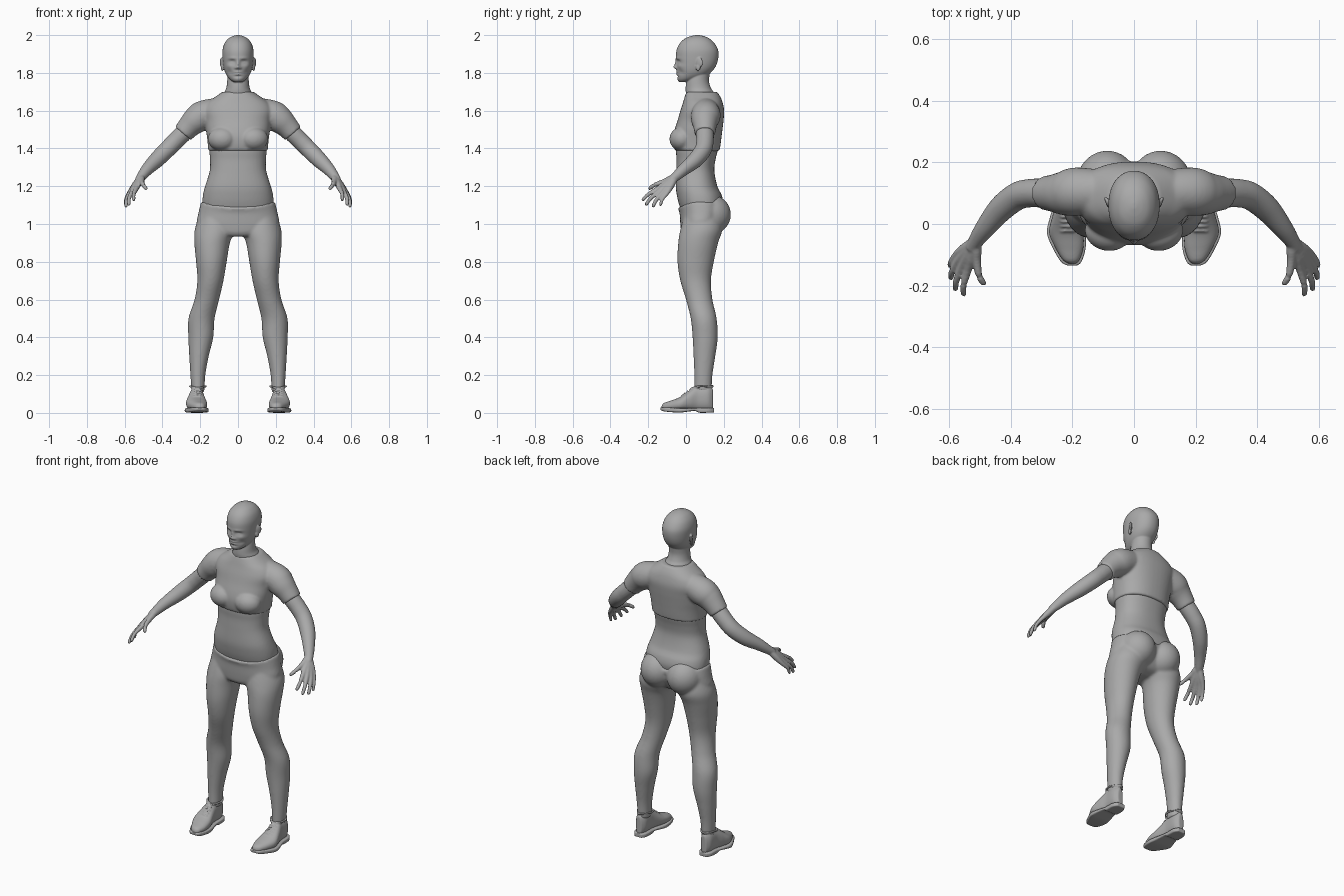
import bpy, bmesh, math
from mathutils import Vector, Matrix

clay = bpy.data.materials.new("clay_grey")
clay.diffuse_color = (0.4, 0.4, 0.4, 1)


def spline(keys, sub):
    """Catmull-Rom interpolation of rows of numbers."""
    out = []
    for i in range(len(keys) - 1):
        p0, p1 = keys[max(i - 1, 0)], keys[i]
        p2, p3 = keys[i + 1], keys[min(i + 2, len(keys) - 1)]
        for s in range(sub):
            t = s / sub
            out.append([0.5 * (2 * b + (c - a) * t + (2 * a - 5 * b + 4 * c - d) * t * t
                               + (3 * b - a - 3 * c + d) * t ** 3)
                        for a, b, c, d in zip(p0, p1, p2, p3)])
    return out + [list(keys[-1])]


def skin_rings(bm, rings, power, n, mirror):
    """Closed loft; a ring is (centre, u, v) with u and v as half-axes."""
    for side in ((1, -1) if mirror else (1,)):
        loops = []
        for c, u, v in rings:
            loop = []
            for k in range(n):
                a = 2 * math.pi * k / n
                ca, sa = math.cos(a), math.sin(a)
                p = (c + u * math.copysign(abs(ca) ** (2 / power), ca)
                     + v * math.copysign(abs(sa) ** (2 / power), sa))
                loop.append(bm.verts.new((p.x * side, p.y, p.z)))
            loops.append(loop)
        for l0, l1 in zip(loops, loops[1:]):
            for k in range(n):
                bm.faces.new((l0[k], l0[k - 1], l1[k - 1], l1[k]))
        bm.faces.new(loops[0])
        bm.faces.new(loops[-1])


def slices(bm, keys, axis="z", power=2.0, n=48, sub=6, mirror=False):
    """Loft of rows (position, x0, x1, w0, w1) stacked along z or y."""
    rings = []
    for h, x0, x1, w0, w1 in spline(keys, sub):
        x, w = (x0 + x1) / 2, (w0 + w1) / 2
        c = Vector((x, w, h)) if axis == "z" else Vector((x, h, w))
        v = Vector((0, 1, 0)) if axis == "z" else Vector((0, 0, 1))
        rings.append((c, Vector(((x1 - x0) / 2, 0, 0)), v * ((w1 - w0) / 2)))
    skin_rings(bm, rings, power, n, mirror)


def limb(bm, keys, n=24, sub=6):
    """Mirrored round tube through rows (x, y, z, radius)."""
    pts = spline(keys, sub)
    rings = []
    for i, p in enumerate(pts):
        t = Vector(pts[min(i + 1, len(pts) - 1)][:3]) - Vector(pts[max(i - 1, 0)][:3])
        t.normalize()
        ref = Vector((0, 1, 0)) if abs(t.y) < 0.8 else Vector((1, 0, 0))
        u = (ref - t * ref.dot(t)).normalized()
        rings.append((Vector(p[:3]), u * p[3], t.cross(u) * p[3]))
    skin_rings(bm, rings, 2, n, True)


def blob(bm, loc, radii, turn=0.0):
    """Mirrored pair of ellipsoids."""
    for s in (1, -1):
        m = (Matrix.Translation((loc[0] * s, loc[1], loc[2]))
             @ Matrix.Rotation(turn * s, 4, "Z") @ Matrix.Diagonal((*radii, 1)))
        bmesh.ops.create_uvsphere(bm, u_segments=32, v_segments=20, radius=1, matrix=m)


def finish(bm, name, voxel, smooth):
    """Fuse the pieces into one smooth surface."""
    bmesh.ops.recalc_face_normals(bm, faces=bm.faces)
    me = bpy.data.meshes.new(name)
    bm.to_mesh(me)
    bm.free()
    me.materials.append(clay)
    ob = bpy.data.objects.new(name, me)
    bpy.context.collection.objects.link(ob)
    r = ob.modifiers.new("fuse", "REMESH")
    r.mode, r.voxel_size, r.use_smooth_shade = "VOXEL", voxel, True
    s = ob.modifiers.new("relax", "SMOOTH")
    s.factor, s.iterations = 0.5, smooth


# Head: skull loft with a face sculpted by soft bumps (x, z, width, height, push)
bm = bmesh.new()
slices(bm, [(1.752, -.022, .022, -.036, .02), (1.765, -.042, .042, -.043, .06),
            (1.785, -.059, .059, -.046, .11), (1.81, -.071, .071, -.048, .14),
            (1.84, -.078, .078, -.05, .16), (1.88, -.082, .082, -.053, .171),
            (1.92, -.082, .082, -.05, .17), (1.955, -.072, .072, -.034, .152),
            (1.98, -.053, .053, -.008, .126), (1.993, -.032, .032, .02, .1),
            (2.0, -.008, .008, .05, .07)], power=2.15, n=96, sub=8)
face = [(.031, 1.858, .018, .012, .013), (.031, 1.855, .012, .007, -.006),
        (.03, 1.877, .022, .007, -.004), (0, 1.845, .009, .02, -.01),
        (0, 1.83, .012, .009, -.013), (.013, 1.826, .007, .006, -.006),
        (0, 1.805, .02, .005, -.005), (0, 1.792, .017, .005, -.006),
        (0, 1.799, .024, .0025, .005), (0, 1.782, .02, .005, .004),
        (0, 1.766, .018, .009, -.003), (.05, 1.835, .016, .012, -.004),
        (.045, 1.803, .016, .014, .006)]
for v in bm.verts:
    if v.co.y < .03:
        x, z = abs(v.co.x), v.co.z
        v.co.y += sum(d * math.exp(-((x - a) / w) ** 2 - ((z - b) / h) ** 2)
                      for a, b, w, h, d in face)
# neck and ears
slices(bm, [(1.62, -.085, .085, .01, .17), (1.69, -.074, .074, .0, .15),
            (1.72, -.062, .062, -.002, .132), (1.76, -.057, .057, .003, .122),
            (1.82, -.055, .055, .02, .13)])
blob(bm, (.085, .07, 1.855), (.007, .021, .027), -.45)
blob(bm, (.083, .064, 1.83), (.007, .013, .02), -.35)
finish(bm, "head_and_neck", .0036, 2)

# Bare waist
bm = bmesh.new()
slices(bm, [(1.03, -.18, .18, -.01, .17), (1.1, -.188, .188, -.036, .195),
            (1.15, -.186, .186, -.048, .19), (1.2, -.174, .174, -.054, .166),
            (1.28, -.15, .15, -.052, .15), (1.34, -.148, .148, -.05, .156),
            (1.4, -.152, .152, -.052, .17), (1.46, -.145, .145, -.03, .17)], power=2.3)
finish(bm, "waist", .008, 2)

# Arms and hands
bm = bmesh.new()
limb(bm, [(.24, .1, 1.53, .045), (.29, .1, 1.48, .047), (.335, .1, 1.435, .046),
          (.378, .09, 1.392, .045), (.43, .05, 1.34, .042), (.48, -.01, 1.29, .033),
          (.512, -.055, 1.25, .025), (.527, -.08, 1.23, .02)])
wrist = (.512, -.055, 1.25)
for knuckle, tip, r in [((.538, -.148, 1.188), (.553, -.233, 1.125), .0105),
                        ((.558, -.14, 1.175), (.58, -.215, 1.1), .0105),
                        ((.57, -.12, 1.168), (.595, -.178, 1.09), .0105),
                        ((.574, -.097, 1.168), (.598, -.138, 1.098), .0095),
                        ((.51, -.115, 1.225), (.486, -.198, 1.186), .0115)]:
    k, t = Vector(knuckle), Vector(tip)
    mid = k.lerp(t, .55) + Vector((.006, -.004, .004))
    limb(bm, [(*wrist, .018), (*Vector(wrist).lerp(k, .55), .0175), (*k, r * 1.25),
              (*mid, r), (*k.lerp(t, .93), r * .85), (*t, r * .4)], n=16, sub=4)
finish(bm, "arms_and_hands", .005, 2)

# Cropped top with short sleeves
bm = bmesh.new()
slices(bm, [(1.387, -.158, .158, -.058, .178), (1.42, -.16, .16, -.066, .183),
            (1.46, -.164, .164, -.068, .188), (1.5, -.17, .17, -.06, .193),
            (1.55, -.175, .175, -.044, .199), (1.6, -.185, .185, -.03, .202),
            (1.64, -.165, .165, -.017, .195), (1.67, -.125, .125, -.008, .184),
            (1.7, -.082, .082, .002, .165)], power=2.3)
limb(bm, [(.1, .105, 1.6, .07), (.185, .105, 1.575, .078), (.225, .1, 1.548, .072),
          (.26, .1, 1.515, .061), (.291, .1, 1.479, .054)], n=40)
blob(bm, (.085, -.025, 1.45), (.075, .062, .062), .2)
finish(bm, "cropped_top", .007, 4)

# Trousers: hips with a dipping waistline, legs and seat
bm = bmesh.new()
slices(bm, [(.935, -.1, .1, -.01, .1), (.955, -.18, .18, -.024, .15),
            (1.0, -.218, .218, -.03, .18), (1.06, -.209, .209, -.034, .2),
            (1.12, -.195, .195, -.043, .202)], power=2.25)
for v in bm.verts:
    if v.co.z > 1.06:
        v.co.z -= .6 * (v.co.z - 1.06) * max(0, 1 - (v.co.x / .196) ** 2)
slices(bm, [(1.04, .04, .205, -.01, .18), (.97, .018, .229, -.03, .192),
            (.9, .043, .231, -.041, .17), (.8, .06, .222, -.045, .147),
            (.7, .077, .215, -.03, .132), (.6, .1, .23, 0, .14),
            (.5, .124, .262, .025, .162), (.4, .131, .263, .035, .168),
            (.3, .155, .258, .04, .155), (.2, .173, .252, .044, .14),
            (.11, .178, .246, .044, .135)], mirror=True)
blob(bm, (.088, .13, 1.05), (.1, .108, .105), .1)
finish(bm, "trousers", .008, 4)

# Shoes: rows (y, x0, x1, sole bottom, sole top, upper top)
last = [(-.135, .185, .215, .016, .028, .036), (-.122, .17, .237, .009, .03, .052),
        (-.08, .157, .262, .004, .028, .066), (-.03, .157, .282, .002, .025, .085),
        (.02, .168, .273, .008, .025, .118), (.05, .174, .264, .01, .025, .138),
        (.07, .175, .26, .001, .026, .143), (.12, .177, .257, .001, .027, .143),
        (.149, .193, .24, .001, .027, .125)]
bm = bmesh.new()
slices(bm, [(y * .96, a + .007, b - .007, .012, h) for y, a, b, _, _, h in last],
       axis="y", power=2.3, mirror=True)
# collar ring and laces
limb(bm, [(.212, .03, .13, .006), (.176, .06, .139, .006), (.174, .1, .141, .006),
          (.212, .143, .142, .006), (.25, .1, .141, .006), (.248, .06, .139, .006),
          (.212, .03, .13, .006)], n=12)
for i in range(4):
    y, z = -.022 + i * .015, .092 + i * .011
    limb(bm, [(.193, y, z - .006, .0045), (.214, y, z + .001, .0045),
              (.237, y, z - .006, .0045)], n=10, sub=3)
finish(bm, "shoe_uppers", .0045, 2)

bm = bmesh.new()
slices(bm, [row[:5] for row in last], axis="y", power=7, mirror=True)
finish(bm, "shoe_soles", .0045, 1)
